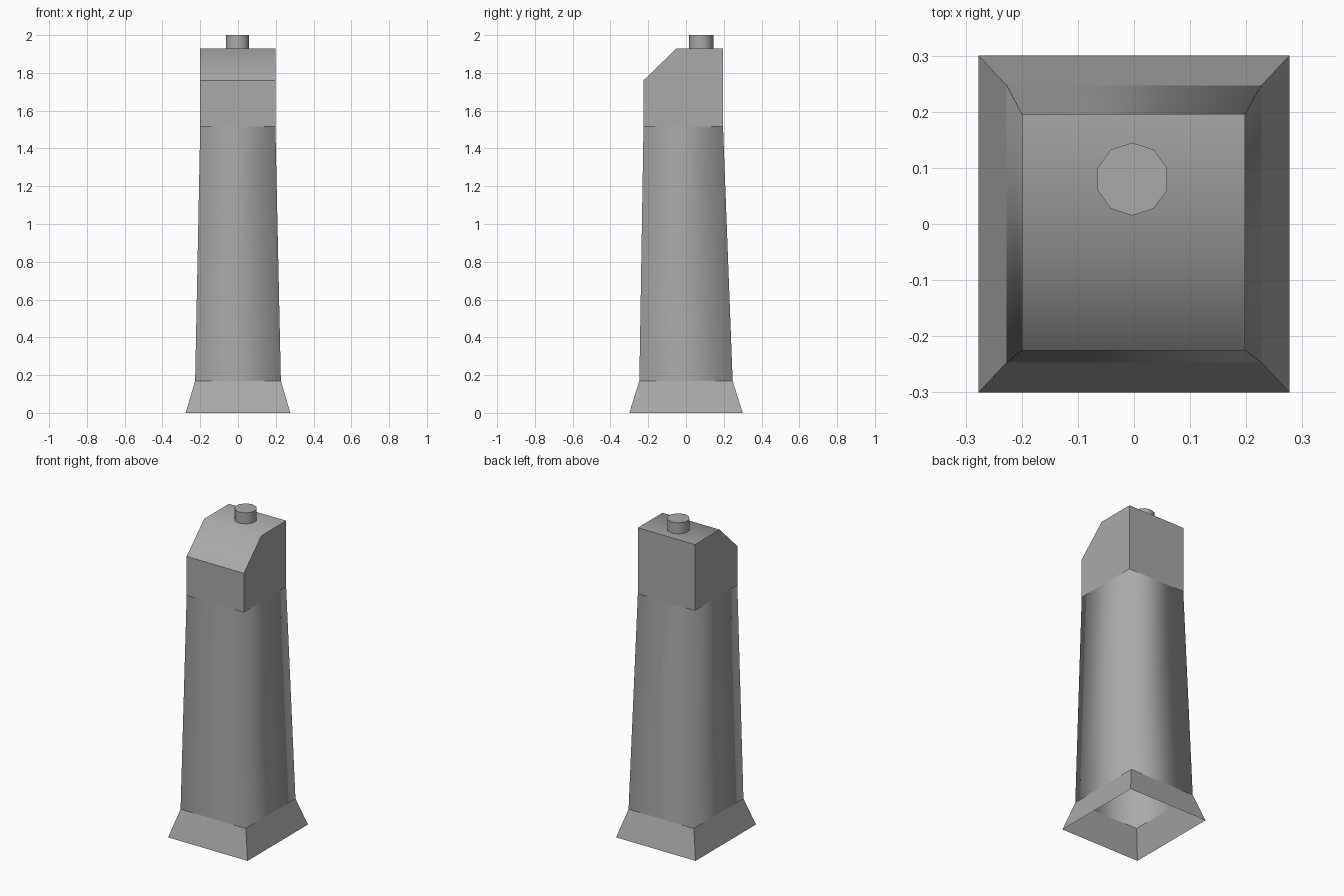
import bpy
import bmesh
import math

default = bpy.data.objects.get("Cube")
if default:
    bpy.data.objects.remove(default, do_unlink=True)

grey = bpy.data.materials.new("plain_grey")
grey.use_nodes = True
colour = (0.4, 0.4, 0.4, 1)
grey.diffuse_color = colour
grey.node_tree.nodes["Principled BSDF"].inputs["Base Color"].default_value = colour


def finish(name, bm):
    mesh = bpy.data.meshes.new(name)
    bm.to_mesh(mesh)
    bm.free()
    mesh.materials.append(grey)
    obj = bpy.data.objects.new(name, mesh)
    bpy.context.collection.objects.link(obj)
    return obj


def rectangle(x0, x1, y0, y1, z):
    return [(x0, y0, z), (x1, y0, z), (x1, y1, z), (x0, y1, z)]


def open_loft(name, lower, upper, smooth):
    """Side walls between two rings, open at both ends."""
    bm = bmesh.new()
    a = [bm.verts.new(p) for p in lower]
    b = [bm.verts.new(p) for p in upper]
    n = len(a)
    for i in range(n):
        j = (i + 1) % n
        bm.faces.new((a[i], a[j], b[j], b[i])).smooth = smooth
    return finish(name, bm)


foot = rectangle(-0.277, 0.277, -0.3, 0.3, 0)
waist = rectangle(-0.227, 0.227, -0.247, 0.247, 0.17)
neck = rectangle(-0.2, 0.198, -0.225, 0.196, 1.515)

# Hollow flared foot and tapered, softly shaded column
open_loft("flared_base", foot, waist, False)
open_loft("tapered_column", waist, neck, True)

# Head with a sloped front: side profile swept across the width
profile = [(-0.225, 1.515), (-0.225, 1.76), (-0.05, 1.93), (0.196, 1.93), (0.196, 1.515)]
bm = bmesh.new()
right = [bm.verts.new((-0.2, y, z)) for y, z in profile]
left = [bm.verts.new((0.198, y, z)) for y, z in profile]
bm.faces.new(right[::-1])
bm.faces.new(left)
for i in range(len(profile) - 1):
    bm.faces.new((right[i], left[i], left[i + 1], right[i + 1]))
bmesh.ops.recalc_face_normals(bm, faces=bm.faces)
# The slope and the roof blend into each other; all other edges are crisp
for face in bm.faces:
    face.smooth = face.normal.z > 0.3
for edge in bm.edges:
    edge.smooth = all(f.smooth for f in edge.link_faces)
finish("sloped_head", bm)

# Ten-sided stub on the roof
bpy.ops.mesh.primitive_cylinder_add(vertices=10, radius=0.065, depth=0.07,
                                    location=(-0.003, 0.08, 1.965))
stub = bpy.context.object
stub.name = "roof_stub"
stub.data.materials.append(grey)
bpy.ops.object.shade_smooth_by_angle(angle=math.radians(40))
